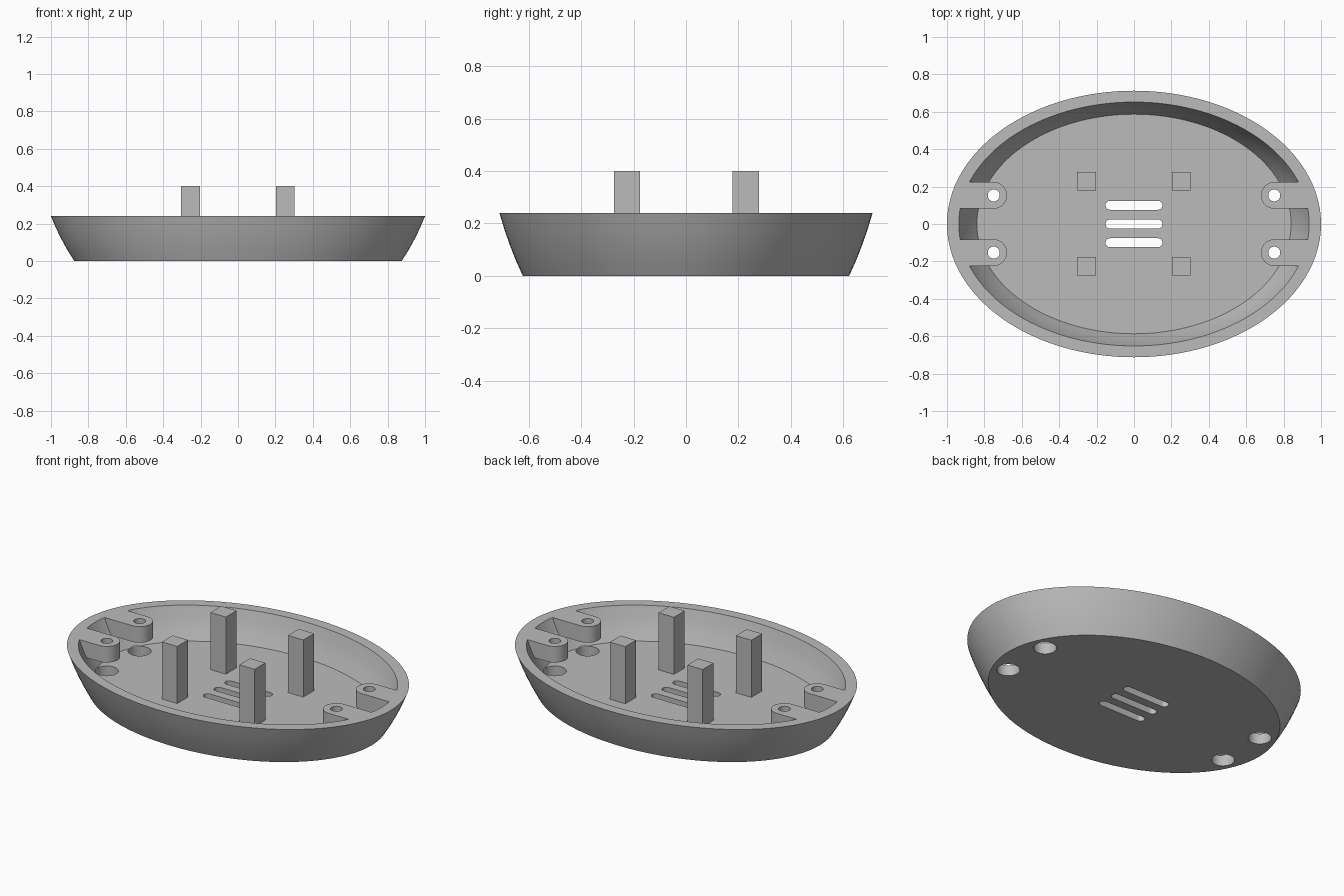
import bpy, bmesh, math

cube = bpy.data.objects.get("Cube")
if cube:
    bpy.data.objects.remove(cube, do_unlink=True)

RIM, FLOOR = 0.24, 0.0625

grey = bpy.data.materials.new("plain grey")
grey.use_nodes = True
colour = (0.5, 0.5, 0.5, 1)
grey.diffuse_color = colour
grey.node_tree.nodes["Principled BSDF"].inputs["Base Color"].default_value = colour


def finish(name, bm):
    bmesh.ops.recalc_face_normals(bm, faces=bm.faces[:])
    mesh = bpy.data.meshes.new(name)
    bm.to_mesh(mesh)
    bm.free()
    mesh.materials.append(grey)
    obj = bpy.data.objects.new(name, mesh)
    bpy.context.collection.objects.link(obj)
    return obj


def loft(name, rings):
    """Skin a list of equal-length point rings and cap both ends."""
    bm = bmesh.new()
    loops = [[bm.verts.new(p) for p in ring] for ring in rings]
    n = len(loops[0])
    for a, b in zip(loops, loops[1:]):
        for i in range(n):
            j = (i + 1) % n
            bm.faces.new((a[i], a[j], b[j], b[i]))
    bm.faces.new(loops[0])
    bm.faces.new(loops[-1])
    return finish(name, bm)


def prism(name, outline, z0, z1):
    return loft(name, [[(x, y, z) for x, y in outline] for z in (z0, z1)])


def ellipse(rx, ry, z, n=128):
    angles = [2 * math.pi * i / n for i in range(n)]
    return [(rx * math.cos(a), ry * math.sin(a), z) for a in angles]


def arc(cx, cy, r, start, end, n):
    angles = [math.radians(start + (end - start) * i / n) for i in range(n + 1)]
    return [(cx + r * math.cos(a), cy + r * math.sin(a)) for a in angles]


def combine(target, tool, operation):
    mod = target.modifiers.new(operation.title(), 'BOOLEAN')
    mod.operation, mod.solver, mod.object = operation, 'EXACT', tool
    bpy.context.view_layer.objects.active = target
    bpy.ops.object.modifier_apply(modifier=mod.name)
    bpy.data.objects.remove(tool, do_unlink=True)


# Oval tray: outer wall upwards, over the rim, down the inside to the floor
outer = [(0.875, 0), (0.913, 0.06), (0.946, 0.12), (0.975, 0.18), (1.0, RIM)]
inner = [(0.937, 0.652, RIM), (0.912, 0.635, 0.18), (0.879, 0.613, 0.12),
         (0.84, 0.587, FLOOR)]
tray = loft("oval_tray", [ellipse(r, r * 0.7125, z) for r, z in outer]
            + [ellipse(*ring) for ring in inner])

# Four screw lugs reaching in from the ends, each above a wide floor hole
for sx in (1, -1):
    for sy in (1, -1):
        outline = arc(0.75, 0.153, 0.071, 90, 270, 20) + [(0.935, 0.082), (0.89, 0.224)]
        lug = prism("lug", [(sx * x, sy * y) for x, y in outline], 0.145, RIM)
        combine(tray, lug, 'UNION')
for sx in (1, -1):
    for sy in (1, -1):
        for r, z0, z1 in ((0.032, 0.1, 0.3), (0.062, -0.05, 0.1)):
            circle = arc(sx * 0.75, sy * 0.153, r, 0, 348.75, 31)
            combine(tray, prism("hole_cutter", circle, z0, z1), 'DIFFERENCE')

# Three rounded vent slots through the floor
for y in (-0.1, 0, 0.1):
    slot = arc(0.128, y, 0.024, -90, 90, 12) + arc(-0.128, y, 0.024, 90, 270, 12)
    combine(tray, prism("slot_cutter", slot, -0.05, 0.12), 'DIFFERENCE')

bpy.ops.object.select_all(action='DESELECT')
tray.select_set(True)
bpy.context.view_layer.objects.active = tray
bpy.ops.object.shade_smooth_by_angle(angle=math.radians(30))

# Four square posts standing on the floor
for side, x in (("left", 0.252), ("right", -0.254)):
    for end, y in (("front", -0.226), ("back", 0.228)):
        square = [(x + 0.05 * i, y + 0.05 * j)
                  for i, j in ((-1, -1), (1, -1), (1, 1), (-1, 1))]
        prism(f"{end}_{side}_post", square, FLOOR - 0.02, 0.4)
